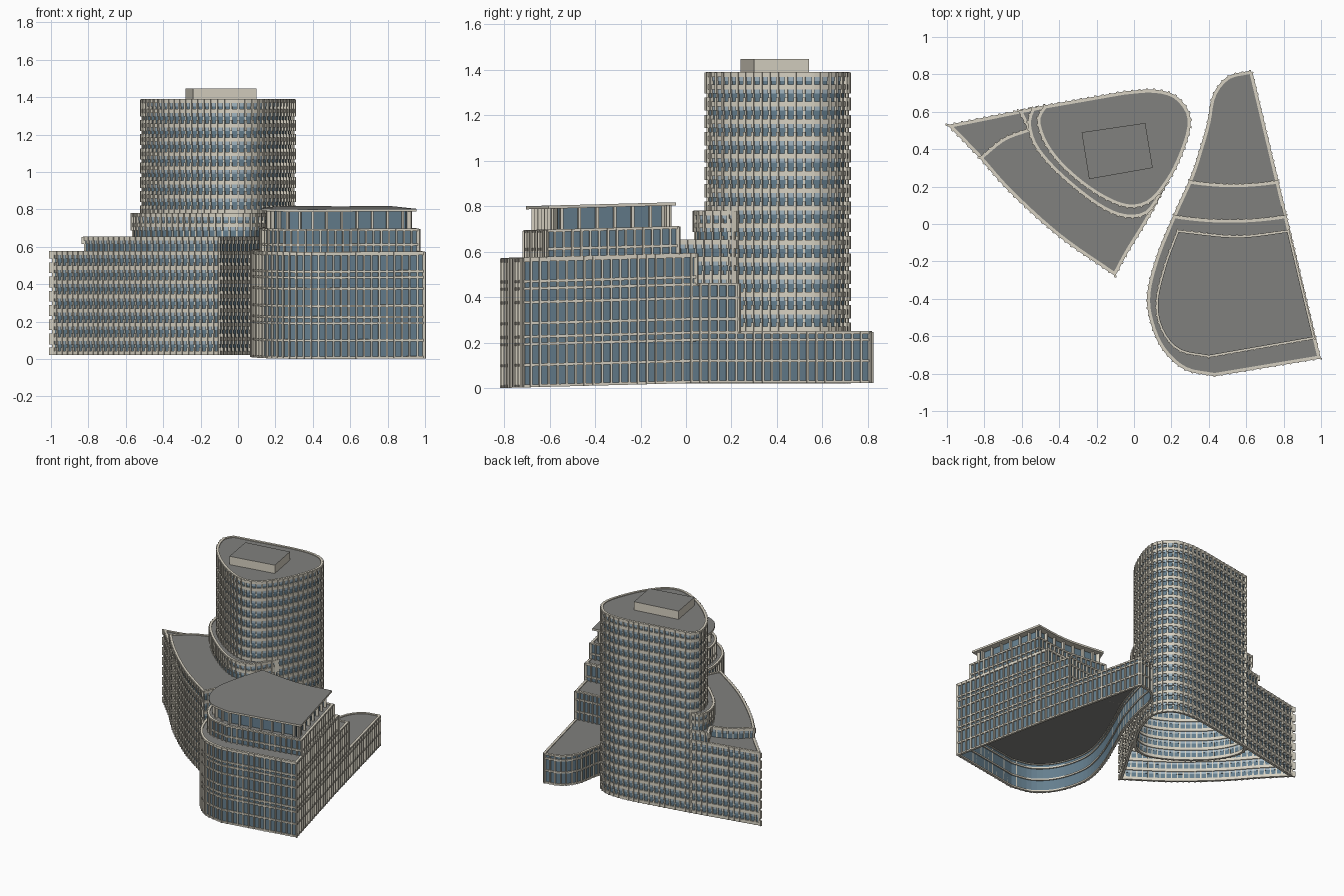
import bpy, bmesh
from mathutils import Vector

if "Cube" in bpy.data.objects:
    bpy.data.objects.remove(bpy.data.objects["Cube"])


def material(name, rgb):
    m = bpy.data.materials.new(name)
    m.diffuse_color = (*rgb, 1)
    m.use_nodes = True
    m.node_tree.nodes["Principled BSDF"].inputs["Base Color"].default_value = m.diffuse_color
    return m


GLASS = material("glass", (0.13, 0.21, 0.27))
PANEL = material("blue_panel", (0.36, 0.46, 0.53))
CREAM = material("cream_stone", (0.68, 0.64, 0.54))
ROOF = material("roof_grey", (0.22, 0.22, 0.21))


def spline(pts, step):
    """Evenly spaced points along a smooth curve through pts."""
    p = [Vector(q) for q in pts]
    p = [2 * p[0] - p[1]] + p + [2 * p[-1] - p[-2]]
    dense = []
    for a, b, c, d in zip(p, p[1:], p[2:], p[3:]):
        for k in range(12):
            t = k / 12
            dense.append(0.5 * (2 * b + (c - a) * t + (2 * a - 5 * b + 4 * c - d) * t**2
                                + (3 * b - a - 3 * c + d) * t**3))
    dense.append(p[-2])
    lens = [(b - a).length for a, b in zip(dense, dense[1:])]
    n = max(1, round(sum(lens) / step))
    out, i, run = [], 0, 0.0
    for k in range(n):
        target = sum(lens) * k / n
        while run + lens[i] < target:
            run += lens[i]
            i += 1
        out.append(dense[i].lerp(dense[i + 1], (target - run) / lens[i]))
    return out


def loop(segs, step):
    """Closed anticlockwise outline of (point, has_wall) pairs."""
    return [(q, wall) for pts, wall in segs for q in spline(pts, step)]


def normals(lp):
    res = []
    for i in range(len(lp)):
        a, b, c = lp[i - 1][0], lp[i][0], lp[(i + 1) % len(lp)][0]
        u, v = (b - a).normalized(), (c - b).normalized()
        n1, n2 = Vector((u.y, -u.x)), Vector((v.y, -v.x))
        m = (n1 + n2).normalized()
        res.append(m / max(0.5, m.dot(n1)))
    return res


def offset(lp, d):
    return [(p + n * d, w) for (p, w), n in zip(lp, normals(lp))]


def clip(lp, y0, bow):
    """Keep the part of an outline in front of y0, with a gently bowed back edge."""
    n, out = len(lp), []
    for i in range(n):
        a, b = lp[i][0], lp[(i + 1) % n][0]
        if a.y <= y0:
            out.append(a)
        if (a.y <= y0) != (b.y <= y0):
            out.append(a.lerp(b, (y0 - a.y) / (b.y - a.y)))
            if a.y <= y0:
                leave = len(out)
    a, b = out[leave - 1], out[leave % len(out)]
    mid = [a.lerp(b, k / 14) - Vector((0, bow * 4 * k / 14 * (1 - k / 14))) for k in range(1, 14)]
    return [(p, True) for p in out[:leave] + mid + out[leave:]]


def finish(name, bm, mat, slope):
    if slope:  # the east building follows the sloping street
        for v in bm.verts:
            v.co.z += 0.022 * max(0, min(1, (v.co.y + 0.82) / 0.85))
    me = bpy.data.meshes.new(name)
    bm.to_mesh(me)
    bm.free()
    me.materials.append(mat)
    ob = bpy.data.objects.new(name, me)
    bpy.context.collection.objects.link(ob)
    return ob


def quad(bm, *pts):
    bm.faces.new([bm.verts.new(p) for p in pts])


def wall(name, lp, z0, z1, mat, slope=False):
    bm = bmesh.new()
    for i, (p, w) in enumerate(lp):
        q = lp[(i + 1) % len(lp)][0]
        if w:
            quad(bm, (*p, z0), (*q, z0), (*q, z1), (*p, z1))
    finish(name, bm, mat, slope)


def cap(name, lp, z, mat, slope=False):
    bm = bmesh.new()
    bm.faces.new([bm.verts.new((*p, z)) for p, _ in lp])
    finish(name, bm, mat, slope)


def bands(name, lp, spans, d0, d1, mat, slope):
    bm = bmesh.new()
    a, b = offset(lp, d0), offset(lp, d1)
    for i, (_, w) in enumerate(lp):
        j = (i + 1) % len(lp)
        if not w:
            continue
        for z0, z1 in spans:
            ring = [(a[i][0], a[j][0], z0), (b[i][0], b[j][0], z0),
                    (b[i][0], b[j][0], z1), (a[i][0], a[j][0], z1)]
            for (p, q, z), (r, s, y) in zip(ring, ring[1:] + ring[:1]):
                quad(bm, (*p, z), (*q, z), (*s, y), (*r, y))
    finish(name, bm, mat, slope)


def fins(name, lp, spans, d0, d1, width, mat, slope):
    bm = bmesh.new()
    for i, ((p, w), n) in enumerate(zip(lp, normals(lp))):
        if not (w or lp[i - 1][1]):
            continue
        t = Vector((-n.y, n.x)).normalized() * width / 2
        foot = [p + n * d0 - t, p + n * d1 - t, p + n * d1 + t, p + n * d0 + t]
        for z0, z1 in spans:
            lo = [bm.verts.new((*c, z0)) for c in foot]
            hi = [bm.verts.new((*c, z1)) for c in foot]
            bm.faces.new(hi)
            bm.faces.new(lo[::-1])
            for k in range(4):
                m = (k + 1) % 4
                bm.faces.new((lo[k], lo[m], hi[m], hi[k]))
    finish(name, bm, mat, slope)


def level(name, lp, z0, z1, base, floor, band, fin_w, panel=0, slope=False):
    """One storey block: glass, floor bands, upright fins and a roof behind a parapet."""
    zs = [base + k * floor for k in range(40) if z0 - 0.001 <= base + k * floor < z1 - band * 1.5]
    wall(name + "_glass", offset(lp, -0.01), z0, z1 - 0.006, GLASS, slope)
    cap(name + "_roof", offset(lp, -0.01), z1 - 0.006, ROOF, slope)
    bands(name + "_bands", lp, [(z, z + band) for z in zs] + [(z1 - band, z1)], -0.018, -0.001, CREAM, slope)
    if panel:
        bands(name + "_panels", lp, [(z - panel, z) for z in zs + [z1 - band] if z - panel > z0],
              -0.011, -0.006, PANEL, slope)
        spans = [(max(z0, z - 0.018), min(z + 0.04, z1)) for z in zs] + [(z1 - 0.04, z1 - 0.002)]
        fins(name + "_posts", lp, spans, -0.01, 0.004, fin_w, CREAM, slope)
        fins(name + "_mullions", lp, [(z0, z1 - 0.004)], -0.012, -0.004, fin_w * 0.7, CREAM, slope)
    else:
        fins(name + "_fins", lp, [(z0, z1 - 0.003)], -0.01, 0.003, fin_w, CREAM, slope)


# West building: tower, curved collar and triangular podium in two heights
BASE, F = 0.02, 0.0761
front = [(-.83, .355), (-.66, .165), (-.4, -.07), (-.1, -.28)]
right = [(-.1, -.28), (-.03, -.15), (.08, .03), (.18, .22)]
hidden = [(.18, .22), (.06, .15), (-.05, .13), (-.25, .25), (-.43, .45), (-.48, .635)]
tower = loop([([(-.48, .635), (-.52, .56), (-.48, .43), (-.38, .3), (-.22, .17), (-.05, .09), (.08, .11),
                (.18, .22), (.25, .35), (.3, .5), (.295, .6), (.22, .69), (.1, .72), (-.05, .71)], True),
              ([(-.05, .71), (-.48, .635)], True)], 0.04)
low = loop([([(-1, .53)] + front, True), (right, True), (hidden, False),
            ([(-.48, .635), (-1, .53)], True)], 0.04)
high = loop([(front, True), (right, True), (hidden, False), ([(-.48, .635), (-.62, .607)], True),
             ([(-.62, .607), (-.57, .51)], True), ([(-.57, .51), (-.7, .46), (-.83, .355)], True)], 0.04)
collar = loop([([(-.545, .622), (-.57, .54), (-.53, .41), (-.4, .26), (-.2, .1), (-.05, .035), (.08, .06),
                 (.18, .22)], True), (hidden, False), ([(-.48, .635), (-.545, .622)], True)], 0.04)
level("tower", tower, BASE, 1.39, BASE, F, 0.022, 0.012, 0.018)
level("low_podium", low, BASE, 0.578, BASE, F, 0.022, 0.012, 0.018)
level("high_podium", high, 0.573, 0.654, BASE, F, 0.022, 0.012, 0.018)
level("tower_collar", collar, 0.648, 0.781, BASE, F, 0.022, 0.012, 0.018)

# Plant room on the tower roof
plant = [(Vector(p), True) for p in [(-.24, .24), (.1, .3), (.06, .54), (-.28, .49)]]
wall("plant_room_walls", plant, 1.38, 1.447, CREAM)
cap("plant_room_roof", plant, 1.447, ROOF)

# East building: long wedge stepping up towards the front
wedge = loop([([(.62, .82), (.5, .79), (.42, .69), (.39, .54), (.35, .4), (.3, .25), (.21, .05), (.12, -.17),
                (.07, -.37), (.085, -.52), (.15, -.67), (.27, -.78), (.43, -.815)], True),
              ([(.43, -.815), (1, -.72)], True), ([(1, -.72), (.635, .81)], True),
              ([(.635, .81), (.62, .82)], True)], 0.04)
E = 0.092
level("east_low_wing", wedge, 0, 0.228, 0, E, 0.012, 0.009, slope=True)
level("east_middle_wing", clip(wedge, .235, .02), 0.222, 0.44, 0, E, 0.012, 0.009, slope=True)
level("east_main_block", clip(wedge, .05, .025), 0.434, 0.572, 0, E, 0.012, 0.009, slope=True)
tier = loop([([(.23, -.03), (.16, -.22), (.115, -.42), (.145, -.57), (.24, -.68), (.4, -.715)], True),
             ([(.4, -.715), (.97, -.615)], True), ([(.97, -.615), (.83, -.03)], True),
             ([(.83, -.03), (.55, -.06), (.23, -.03)], True)], 0.04)
level("east_upper_tier", tier, 0.566, 0.692, 0.6, E, 0.012, 0.009, slope=True)

# Penthouse with columns under an overhanging roof slab
wall("penthouse_glass", offset(tier, -0.06), 0.686, 0.785, GLASS, True)
fins("penthouse_columns", offset(tier[::2], -0.035), [(0.686, 0.785)], -0.02, 0, 0.012, CREAM, True)
slab = offset(tier, -0.012)
wall("penthouse_slab_edge", slab, 0.783, 0.797, CREAM, True)
cap("penthouse_soffit", slab, 0.783, CREAM, True)
cap("penthouse_roof", slab, 0.797, ROOF, True)
